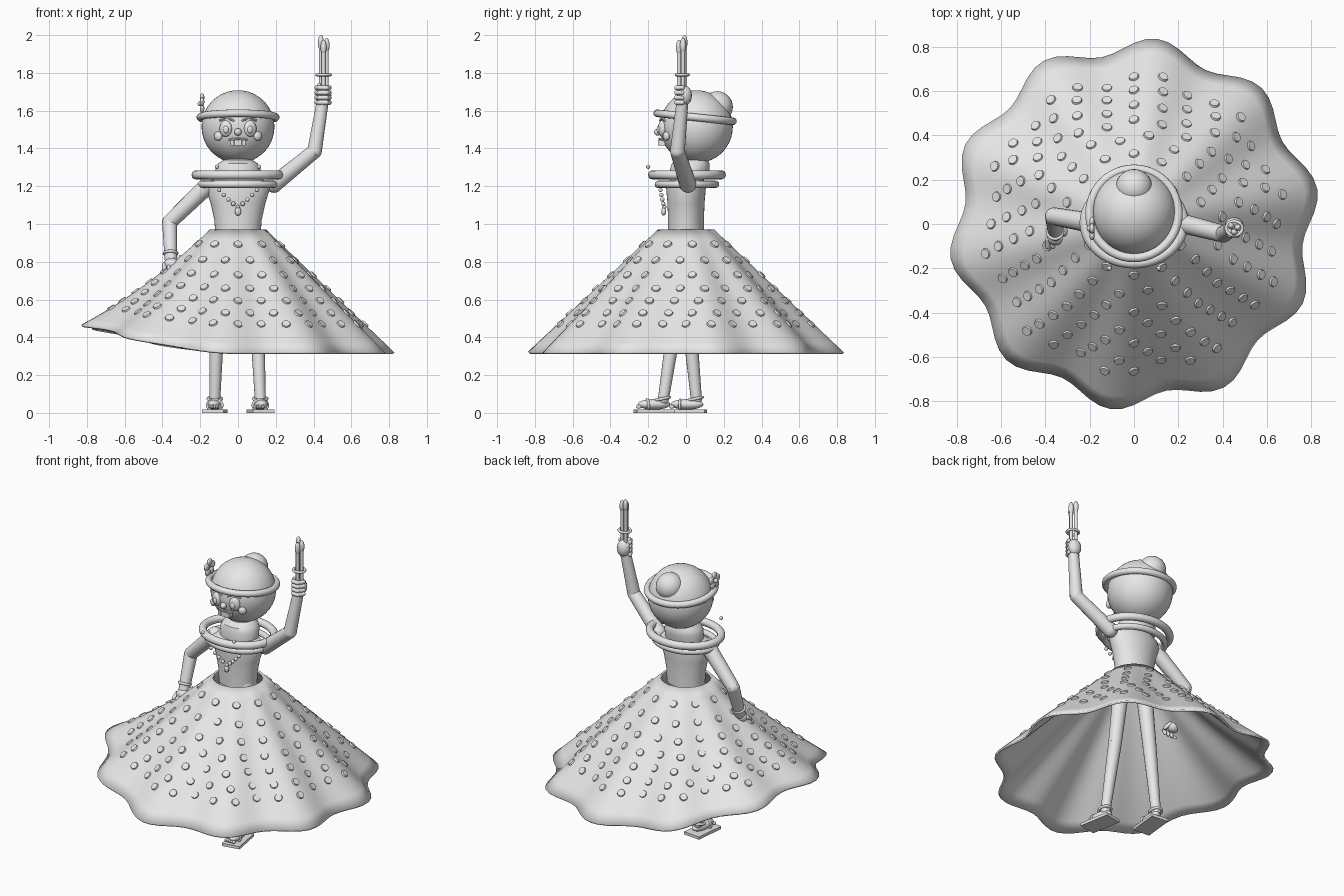
import bpy, bmesh, math
from mathutils import Vector, Matrix, Euler

if "Cube" in bpy.data.objects:
    bpy.data.objects.remove(bpy.data.objects["Cube"])

GREY = (0.8, 0.8, 0.8, 1)
mat = bpy.data.materials.new("light grey")
mat.use_nodes = True
mat.diffuse_color = GREY
mat.node_tree.nodes["Principled BSDF"].inputs["Base Color"].default_value = GREY


def finish(name, bm, angle=40):
    me = bpy.data.meshes.new(name)
    bm.to_mesh(me)
    bm.free()
    ob = bpy.data.objects.new(name, me)
    bpy.context.collection.objects.link(ob)
    me.materials.append(mat)
    bpy.ops.object.select_all(action='DESELECT')
    ob.select_set(True)
    bpy.context.view_layer.objects.active = ob
    bpy.ops.object.shade_smooth_by_angle(angle=math.radians(angle))
    return ob


def place(loc, scale=(1, 1, 1), rot=(0, 0, 0)):
    return Matrix.LocRotScale(Vector(loc), Euler([math.radians(a) for a in rot]), Vector(scale))


def add_ball(bm, loc, size, rot=(0, 0, 0), seg=16):
    size = size if isinstance(size, tuple) else (size,) * 3
    bmesh.ops.create_uvsphere(bm, u_segments=seg, v_segments=seg // 2 + 2, radius=1,
                              matrix=place(loc, size, rot))


def add_box(bm, loc, size, rot=(0, 0, 0)):
    bmesh.ops.create_cube(bm, size=1, matrix=place(loc, size, rot))


def add_limb(bm, points, radii, seg=16):
    """Tapered segments with a round joint at every point."""
    pts = [Vector(p) for p in points]
    for a, b, ra, rb in zip(pts, pts[1:], radii, radii[1:]):
        turn = (b - a).to_track_quat('Z', 'Y').to_matrix().to_4x4()
        bmesh.ops.create_cone(bm, cap_ends=True, segments=seg, radius1=ra, radius2=rb,
                              depth=(b - a).length, matrix=Matrix.Translation((a + b) / 2) @ turn)
    for p, r in zip(pts, radii):
        add_ball(bm, p, r, seg=seg)


def add_ring(bm, loc, rx, ry, minor, rot=(0, 0, 0), seg=48, sides=12):
    m = place(loc, rot=rot)
    rings = []
    for i in range(seg):
        a = math.tau * i / seg
        rings.append([bm.verts.new(m @ Vector((
            (rx + minor * math.cos(b)) * math.cos(a),
            (ry + minor * math.cos(b)) * math.sin(a), minor * math.sin(b))))
            for b in (math.tau * j / sides for j in range(sides))])
    for i in range(seg):
        p, q = rings[i], rings[(i + 1) % seg]
        for j in range(sides):
            k = (j + 1) % sides
            bm.faces.new((p[j], q[j], q[k], p[k]))


def ball(name, *args, **kw):
    bm = bmesh.new()
    add_ball(bm, *args, **kw)
    return finish(name, bm)


def limb(name, *args, **kw):
    bm = bmesh.new()
    add_limb(bm, *args, **kw)
    return finish(name, bm)


def ring(name, *args, **kw):
    bm = bmesh.new()
    add_ring(bm, *args, **kw)
    return finish(name, bm)


def lathe(name, profile, seg=40):
    """Elliptical stack of (rx, ry, y, z) sections, capped."""
    bm = bmesh.new()
    loops = [[bm.verts.new((rx * math.cos(math.tau * i / seg), y + ry * math.sin(math.tau * i / seg), z))
              for i in range(seg)] for rx, ry, y, z in profile]
    for p, q in zip(loops, loops[1:]):
        for i in range(seg):
            k = (i + 1) % seg
            bm.faces.new((p[i], p[k], q[k], q[i]))
    bm.faces.new(loops[0][::-1])
    bm.faces.new(loops[-1])
    return finish(name, bm)


# Rippled skirt, lifted on the right side
def skirt_point(a, t):
    r = 0.15 + t * (0.655 + 0.038 * math.cos(10 * (a - math.radians(83))))
    lift = 0.15 * t * t * max(0, -math.cos(a)) ** 1.7
    return Vector((r * math.cos(a), r * math.sin(a), 0.97 - 0.65 * t + lift))


bm = bmesh.new()
N, ROWS = 100, 12
grid = [[bm.verts.new(skirt_point(math.tau * i / N, j / ROWS)) for i in range(N)] for j in range(ROWS + 1)]
for p, q in zip(grid, grid[1:]):
    for i in range(N):
        k = (i + 1) % N
        bm.faces.new((p[i], q[i], q[k], p[k]))
skirt = finish("skirt", bm, 60)
solid = skirt.modifiers.new("thickness", 'SOLIDIFY')
solid.thickness = 0.012

# Raised dots on the skirt, in evenly spaced staggered rows
bm = bmesh.new()
for row, t in enumerate((0.12, 0.25, 0.37, 0.48, 0.58, 0.68, 0.77)):
    count = round(math.tau * (0.15 + 0.66 * t) / 0.13)
    for i in range(count):
        a = math.tau * (i + row % 2 / 2) / count - math.pi / 2
        p = skirt_point(a, t)
        du = skirt_point(a + 0.01, t) - p
        dv = skirt_point(a, t + 0.01) - p
        n = dv.cross(du).normalized()
        if n.z < 0:
            n.negate()
        turn = n.to_track_quat('Z', 'Y').to_matrix().to_4x4()
        bmesh.ops.create_cone(bm, cap_ends=True, segments=14, radius1=0.024, radius2=0.021, depth=0.01,
                              matrix=Matrix.Translation(p + n * 0.003) @ turn)
finish("skirt_dots", bm)

# Torso, neck and collar rings
lathe("torso", [(0.12, 0.095, 0, 0.94), (0.125, 0.095, 0, 1.02), (0.145, 0.098, 0, 1.11),
                (0.17, 0.105, 0, 1.19), (0.165, 0.1, 0, 1.22), (0.1, 0.08, 0.01, 1.25)])
lathe("neck", [(0.12, 0.1, 0.015, 1.24), (0.12, 0.105, 0.02, 1.29), (0.105, 0.1, 0.025, 1.32),
               (0.075, 0.075, 0.04, 1.34), (0.07, 0.07, 0.05, 1.38)])
ring("collar_upper", (0, 0.005, 1.26), 0.222, 0.182, 0.024)
ring("collar_lower", (0, 0.005, 1.21), 0.195, 0.152, 0.019)

# Head, bun and headband
ball("head", (0, 0.055, 1.515), 0.193, seg=40)
ball("hair_bun", (0, 0.165, 1.62), 0.083, seg=28)
ring("headband", (0, 0.048, 1.565), 0.2, 0.202, 0.02, (-6, 0, 0))

# Flower on the right of the headband
bm = bmesh.new()
for i in range(5):
    a = math.tau * i / 5 + math.pi / 2
    add_ball(bm, (-0.19, -0.02 + 0.032 * math.cos(a), 1.637 + 0.032 * math.sin(a)), (0.012, 0.023, 0.023))
add_ball(bm, (-0.2, -0.02, 1.637), 0.014)
finish("headband_flower", bm)

# Face
for side, s in (("left", 1), ("right", -1)):
    ball(side + "_eye", (s * 0.065, -0.127, 1.505), (0.034, 0.02, 0.043), (0, 0, s * 18), seg=20)
    ball(side + "_iris", (s * 0.064, -0.145, 1.5), (0.015, 0.01, 0.02), (0, 0, s * 18))
    ball(side + "_cheek", (s * 0.105, -0.105, 1.465), (0.024, 0.016, 0.024), (0, 0, s * 30))
    brow = [(s * (0.06 + 0.035 * u), -0.125 + 0.012 * u, 1.56 - 0.012 * u * u) for u in (-1, -0.4, 0.3, 1)]
    limb(side + "_eyebrow", brow, [0.006] * 4, seg=8)
    ball(side + "_earring", (s * 0.112, -0.2, 1.303), 0.011)
ball("nose", (0, -0.15, 1.487), 0.019)
bm = bmesh.new()
for i in range(4):
    add_box(bm, (-0.03 + 0.02 * i, -0.13, 1.43), (0.018, 0.035, 0.03))
finish("teeth", bm)
limb("upper_lip", [(-0.045, -0.125, 1.447), (0, -0.14, 1.451), (0.045, -0.125, 1.447)], [0.006] * 3, seg=8)

# Bead necklace with pendant
bm = bmesh.new()
for i in range(-4, 5):
    u = i / 4
    add_ball(bm, (0.1 * u, -0.115 - 0.02 * abs(u), 1.09 + 0.09 * abs(u) ** 1.2), 0.0115, seg=12)
add_ball(bm, (0, -0.118, 1.066), (0.017, 0.013, 0.022))
finish("necklace", bm)

# Right arm, holding the skirt
limb("right_arm", [(-0.165, 0, 1.2), (-0.362, 0.035, 1.01), (-0.355, -0.045, 0.81)], [0.047, 0.04, 0.033])
ring("right_bracelet", (-0.357, -0.035, 0.845), 0.034, 0.034, 0.008, (-20, 0, 0), seg=24)
bm = bmesh.new()
add_ball(bm, (-0.352, -0.06, 0.785), (0.042, 0.036, 0.036))
for i in range(4):
    x = -0.39 + 0.025 * i
    add_limb(bm, [(x, -0.07, 0.785), (x, -0.1, 0.765), (x, -0.09, 0.74)], [0.012, 0.012, 0.01], seg=10)
add_limb(bm, [(-0.32, -0.05, 0.79), (-0.3, -0.075, 0.765)], [0.013, 0.011], seg=10)
finish("right_hand", bm)

# Left arm, raised with a fist
limb("left_arm", [(0.19, 0.01, 1.21), (0.405, -0.045, 1.385), (0.447, -0.02, 1.64)], [0.045, 0.039, 0.032])
bm = bmesh.new()
add_ball(bm, (0.452, -0.005, 1.68), (0.042, 0.036, 0.052))
for i in range(4):
    z = 1.643 + 0.026 * i
    add_limb(bm, [(0.417, -0.02, z), (0.432, -0.05, z), (0.468, -0.05, z), (0.484, -0.02, z)], [0.0125] * 4, seg=10)
add_limb(bm, [(0.425, 0.0, 1.7), (0.43, -0.035, 1.735)], [0.013, 0.011], seg=10)
finish("left_hand", bm)

# Bundle of held sticks with oval tips
bm = bmesh.new()
for dx, dy, top in ((-0.014, 0.012, 2.0), (0.016, 0.004, 1.985), (0.0, -0.017, 1.975)):
    x, y = 0.453 + dx, -0.02 + dy
    add_limb(bm, [(x, y, 1.64), (x, y, top - 0.06)], [0.011, 0.011], seg=12)
    add_ball(bm, (x, y, top - 0.04), (0.016, 0.016, 0.04))
finish("held_sticks", bm)
ring("stick_band", (0.453, -0.02, 1.79), 0.036, 0.032, 0.008, seg=28)

# Legs and sandalled feet; the left one steps forward
for side, hip, knee, ankle, yaw in (
        ("left", (0.07, -0.02, 0.95), (0.1, -0.055, 0.5), (0.118, -0.12, 0.07), 10),
        ("right", (-0.07, 0, 0.95), (-0.11, 0.015, 0.5), (-0.123, 0.055, 0.07), -6)):
    limb(side + "_leg", [hip, knee, ankle], [0.05, 0.04, 0.029])
    x, y = ankle[0], ankle[1] - 0.05
    ball(side + "_foot", (x, y, 0.045), (0.038, 0.088, 0.028), (0, 0, yaw), seg=20)
    bm = bmesh.new()
    add_box(bm, (x, y, 0.009), (0.115, 0.2, 0.018), (0, 0, yaw))
    finish(side + "_sole", bm)
    ring(side + "_ankle_strap", (x, y + 0.045, 0.075), 0.036, 0.038, 0.008, (12, 0, 0), seg=24)
    ring(side + "_toe_strap", (x, y - 0.035, 0.04), 0.04, 0.03, 0.007, (90, 0, yaw), seg=24)
    bm = bmesh.new()
    for i in range(5):
        add_ball(bm, (x - 0.028 + 0.014 * i, y - 0.08, 0.032), (0.009, 0.014, 0.01), seg=10)
    finish(side + "_toes", bm)
